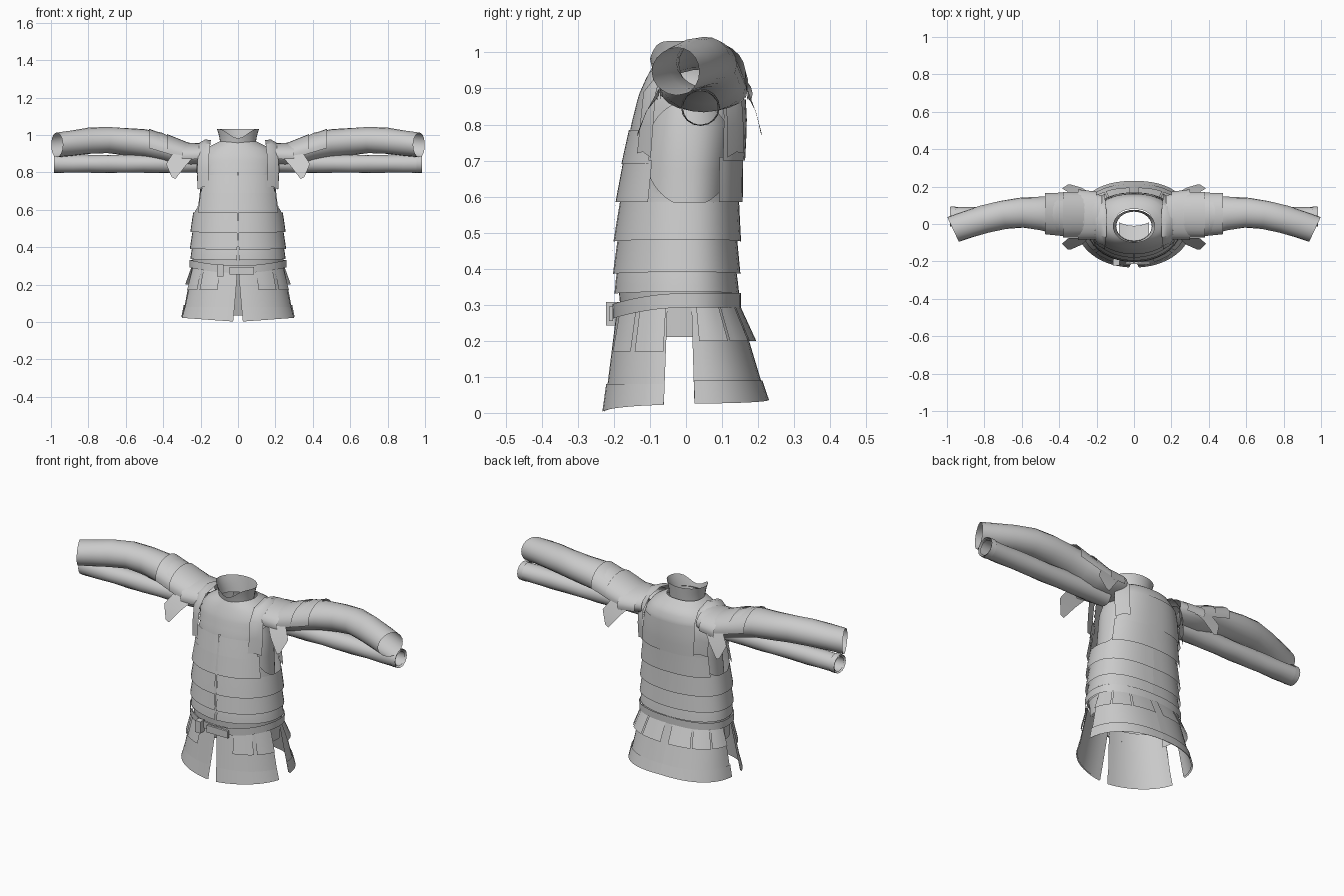
import bpy, bmesh, math
from mathutils import Vector

cube = bpy.data.objects.get("Cube")
if cube:
    bpy.data.objects.remove(cube, do_unlink=True)

cloth = bpy.data.materials.new("plain_grey")
cloth.use_nodes = True
GREY = (0.6, 0.6, 0.6, 1)
cloth.diffuse_color = GREY
cloth.node_tree.nodes["Principled BSDF"].inputs["Base Color"].default_value = GREY

# Jacket outline: height, half width, front depth, back depth
BODY = [(.29, .24, .182, .132), (.38, .245, .19, .138), (.48, .242, .188, .14),
        (.58, .238, .182, .145), (.70, .227, .168, .152), (.80, .222, .152, .162),
        (.88, .21, .132, .162), (.93, .17, .11, .14), (.965, .1, .09, .08)]
SKIRT = [(.0, .305, .228, .235), (.3, .245, .19, .145)]


def outline(table, z, angle, off=0):
    """Point on a body outline, rounder in front; angle 0 is the front, 90 the left."""
    for lo, hi in zip(table, table[1:]):
        if z <= hi[0] or hi is table[-1]:
            break
    t = (z - lo[0]) / (hi[0] - lo[0])
    w, f, b = (lo[i] + (hi[i] - lo[i]) * t + off for i in (1, 2, 3))
    s, c = math.sin(math.radians(angle)), math.cos(math.radians(angle))
    power = .97 if c > 0 else .85
    x = w * math.copysign(abs(s) ** power, s)
    y = -(f if c > 0 else b) * math.copysign(abs(c) ** power, c)
    return Vector((x, y, z))


def finish(name, bm, mirror=False):
    bmesh.ops.remove_doubles(bm, verts=bm.verts, dist=.0002)
    me = bpy.data.meshes.new(name)
    bm.to_mesh(me)
    bm.free()
    me.materials.append(cloth)
    ob = bpy.data.objects.new(name, me)
    bpy.context.collection.objects.link(ob)
    bpy.ops.object.select_all(action='DESELECT')
    ob.select_set(True)
    bpy.context.view_layer.objects.active = ob
    bpy.ops.object.shade_smooth_by_angle(angle=math.radians(35))
    if mirror:
        ob.modifiers.new("mirror", 'MIRROR').use_mirror_merge = False


def grid(rows):
    bm = bmesh.new()
    vs = [[bm.verts.new(p) for p in row] for row in rows]
    for a, b in zip(vs, vs[1:]):
        for i in range(len(a) - 1):
            bm.faces.new((a[i], a[i + 1], b[i + 1], b[i]))
    return bm


def plate(name, table, z0, z1, a0, a1, low, high, seg=10, mirror=False,
          drop=0, close=0, sag=0):
    """Curved plate on an outline: low and high are its stand-off at the lower and
    upper edge, drop lifts the lower edge sideways, close narrows a slit upward,
    sag lowers the front."""
    rows = []
    for t in span(0, 1, 3):
        row = []
        for a in span(a0 - close * t, a1, seg):
            r = math.radians(a)
            p = outline(table, z0 + (z1 - z0) * t, a, low + (high - low) * t)
            p.z += drop * (1 - t) * abs(math.sin(r)) - sag * max(0, math.cos(r)) ** 2
            row.append(p)
        rows.append(row)
    finish(name, grid(rows), mirror)


def span(a, b, n):
    return [a + (b - a) * i / n for i in range(n + 1)]


def tube(name, path, a0=0, a1=360, seg=20, off=0, crumple=0):
    """Sleeve along x; stations are x, y, z, depth, height, end slant."""
    rows = []
    for k, (x, y, z, ry, rz, slant) in enumerate(path):
        row = []
        for a in span(a0, a1, seg):
            r = math.radians(a)
            wob = 1 + crumple * math.sin(3 * r + k * 2.1)
            dy, dz = (ry + off) * wob * math.sin(r), (rz + off) * wob * math.cos(r)
            row.append((x + slant * dy, y + dy, z + dz))
        rows.append(row)
    finish(name, grid(rows), True)


def box(name, centre, size):
    bm = bmesh.new()
    bmesh.ops.create_cube(bm, size=1)
    for v in bm.verts:
        v.co = Vector(c + s * q for c, s, q in zip(centre, size, v.co))
    finish(name, bm)


# Torso shell with oval armholes
bm = grid([[outline(BODY, z, a) for a in span(0, 360, 64)] for z in span(.29, .965, 34)])
bmesh.ops.remove_doubles(bm, verts=bm.verts, dist=.0002)
HOLE_Y, HOLE_Z, HOLE_RY, HOLE_RZ = .01, .72, .122, .145


def hole_distance(p):
    return math.hypot((p.y - HOLE_Y) / HOLE_RY, (p.z - HOLE_Z) / HOLE_RZ)


inside = [f for f in bm.faces if abs(f.calc_center_median().x) > .1
          and hole_distance(f.calc_center_median()) < 1]
bmesh.ops.delete(bm, geom=inside, context='FACES')
for v in bm.verts:
    if v.is_boundary and .5 < v.co.z < .92:
        d = hole_distance(v.co)
        v.co.y = HOLE_Y + (v.co.y - HOLE_Y) / d
        v.co.z = HOLE_Z + (v.co.z - HOLE_Z) / d
finish("torso", bm)

# Undershirt closing the armholes
plate("undershirt_side", BODY, .55, .92, 35, 145, -.03, -.025, 14, True)

# Flared collar, notched at the throat, with a dipping lining
rows, lining = [], []
for t in span(0, 1, 4):
    row = []
    for a in span(0, 360, 28):
        r = math.radians(a)
        w, d = .095 + .018 * t * t, .078 + .01 * t
        notch = .05 * max(0, math.cos(r)) ** 6 * t
        row.append((w * math.sin(r), -.012 - d * math.cos(r), .94 + .092 * t - notch))
    rows.append(row)
    lining.append([(x, -.09 + .08 * t + 3 * x * x, .95 - .05 * t) for x in span(-.08, .08, 6)])
finish("collar", grid(rows))
finish("collar_lining", grid(lining))

# Overlapping waist bands and breast and back plates
for i, (z0, z1) in enumerate([(.33, .39), (.385, .48), (.475, .585)]):
    plate(f"waist_band_{i + 1}", BODY, z0, z1, 1, 180, .013, .002, 20, True, .006)
plate("breast_plate", BODY, .585, .70, -58, 58, .014, .006, 16)
plate("upper_breast_plate", BODY, .69, .785, -55, 55, .010, .004, 16)
plate("back_plate", BODY, .585, .71, 122, 238, .012, .006, 16)
plate("upper_back_plate", BODY, .70, .87, 125, 235, .012, .004, 16)
plate("front_fastening", BODY, .40, .80, -1.2, 1.2, .016, .012, 2)

# Belt, lower in front, with buckle and pouch
plate("belt", BODY, .292, .332, 0, 360, .020, .018, 48, sag=.03)
box("belt_buckle", (.02, -.208, .275), (.13, .012, .04))
box("belt_pouch", (-.095, -.205, .275), (.035, .035, .065))

# Split skirt with hem strips and hanging tabs
plate("front_skirt", SKIRT, .002, .3, 4.5, 75, 0, 0, 12, True, .022, 4.3)
plate("back_skirt", SKIRT, .04, .3, 94, 180, 0, 0, 12, True, -.01)
plate("front_hem", SKIRT, .001, .08, 4.5, 75, .005, .004, 12, True, .022, 1.1)
plate("back_hem", SKIRT, .036, .09, 94, 180, .006, .004, 12, True, -.01)
plate("side_skirt", SKIRT, .21, .3, 72, 98, -.02, 0, 4, True)
for i, a in enumerate((22, 50)):
    plate(f"front_tab_{i + 1}", SKIRT, .17, .3, a, a + 24, .012, .004, 4, True)
for i, a in enumerate((98, 125, 152)):
    plate(f"back_tab_{i + 1}", SKIRT, .2, .3, a, a + 25, .020, .004, 4, True)

# Bent upper sleeves
SLEEVE = [(.17, .04, .90, .115, .06, 0), (.25, .05, .895, .12, .06, 0),
          (.33, .05, .905, .115, .07, 0), (.41, .05, .935, .105, .078, 0),
          (.50, .055, .955, .09, .075, .05), (.60, .06, .965, .08, .073, .1),
          (.70, .05, .973, .075, .07, .2), (.80, .025, .968, .072, .07, .3),
          (.89, -.003, .957, .068, .068, .4), (.968, -.028, .947, .066, .066, .47)]
tube("upper_sleeve", SLEEVE, crumple=.02)

# Straight lower sleeves with an inner lining
LOWER = [(x, .04, .846, .05, .048, 0) for x in span(.22, .98, 8)]
tube("lower_sleeve", LOWER, seg=16, crumple=.04)
tube("lower_sleeve_lining", LOWER, seg=16, off=-.008)
tube("lower_cuff", [(.955, .04, .848, .054, .052, 0), (.985, .04, .848, .052, .05, 0)], seg=16)

# Layered shoulder guards
tube("inner_shoulder_guard", [(.20, .045, .89, .128, .066, 0),
                              (.30, .05, .885, .135, .075, 0)], -105, 105, 14)
tube("middle_shoulder_guard", [(.25, .05, .88, .123, .073, 0),
                               (.38, .05, .92, .122, .085, 0)], -100, 100, 14)
tube("outer_shoulder_guard", [(.33, .05, .90, .12, .078, 0),
                              (.475, .055, .945, .11, .088, 0)], -100, 100, 14)
# Hanging points below the guards, front and back
for name, y, out in (("front_shoulder_point", -.075, -.06), ("back_shoulder_point", .17, .04)):
    finish(name, grid([[(.24, y, .88), (.35, y, .90)],
                       [(.28, y + out * .6, .835), (.385, y + out * .5, .845)],
                       [(.335, y + out, .765), (.355, y + out, .775)]]), True)

# Shoulder straps
STRAP = [(.185, -.115, .72), (.188, -.108, .80), (.185, -.10, .89), (.178, -.06, .95),
         (.175, .02, .972), (.18, .09, .95), (.188, .13, .89), (.19, .135, .80), (.185, .135, .72)]
finish("shoulder_strap", grid([[(x - .03, y * 1.18, z), (x, y * 1.04, z + .004),
                                (x + .03, y * .85, z - .012)] for x, y, z in STRAP]), True)
